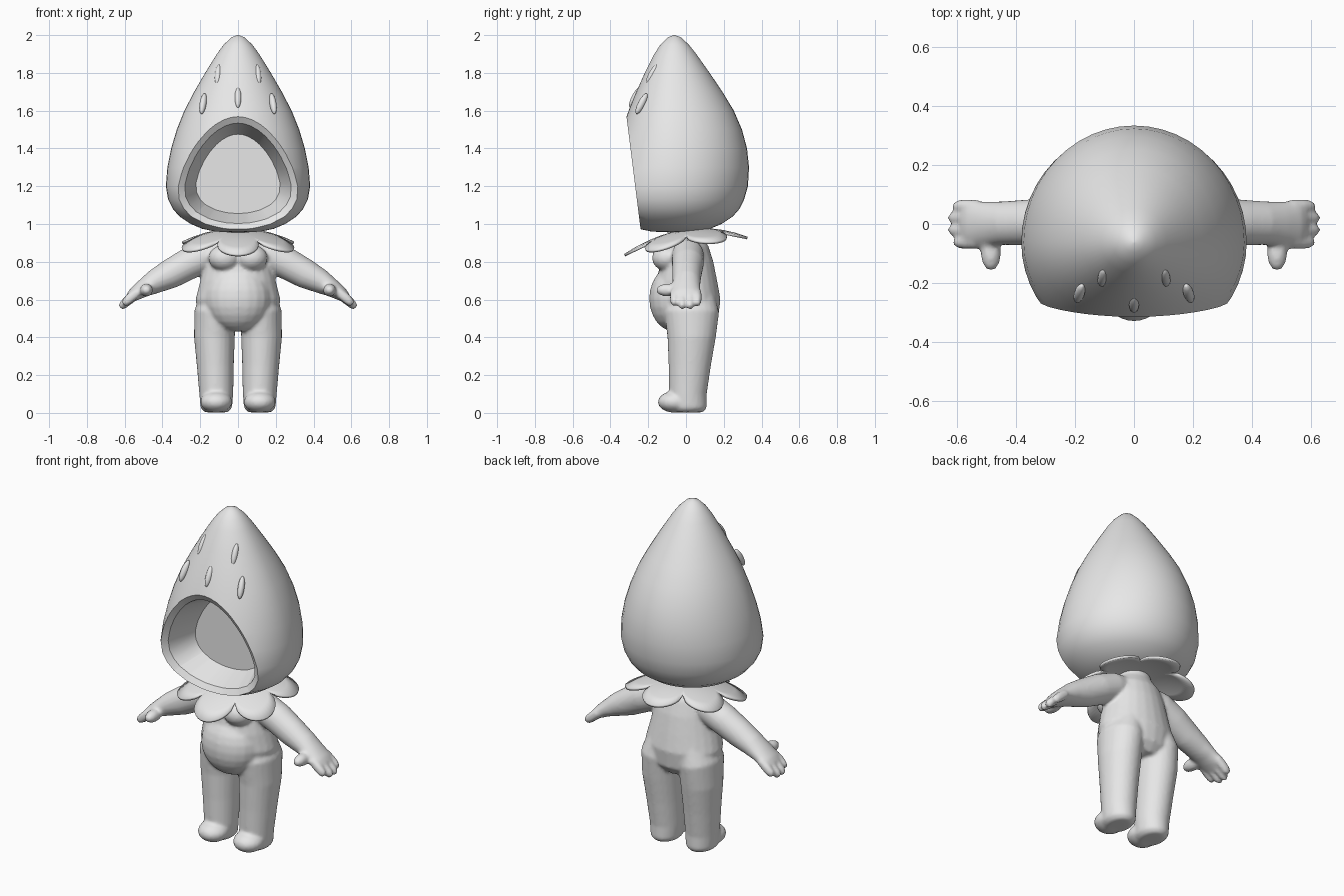
import bpy, bmesh, math
from mathutils import Vector, Matrix

if "Cube" in bpy.data.objects:
    bpy.data.objects.remove(bpy.data.objects["Cube"])

grey = bpy.data.materials.new("plain grey")
grey.diffuse_color = (0.8, 0.8, 0.8, 1)
grey.use_nodes = True
grey.node_tree.nodes["Principled BSDF"].inputs["Base Color"].default_value = grey.diffuse_color


def finish(bm, name, angle=40):
    bmesh.ops.recalc_face_normals(bm, faces=bm.faces[:])
    me = bpy.data.meshes.new(name)
    bm.to_mesh(me)
    bm.free()
    me.materials.append(grey)
    ob = bpy.data.objects.new(name, me)
    bpy.context.collection.objects.link(ob)
    bpy.ops.object.select_all(action='DESELECT')
    ob.select_set(True)
    bpy.context.view_layer.objects.active = ob
    bpy.ops.object.shade_smooth_by_angle(angle=math.radians(angle))
    return ob


def skin(bm, rings):
    """Bridge a list of equally long vertex rings."""
    n = len(rings[0])
    for a, b in zip(rings, rings[1:]):
        for i in range(n):
            j = (i + 1) % n
            bm.faces.new((a[i], a[j], b[j], b[i]))


def tube(bm, pts, side=1, n=24):
    """Capped tube through (x, y, z, radius along y, radius across)."""
    rings = []
    for i, (x, y, z, ry, rn) in enumerate(pts):
        a, b = pts[max(i - 1, 0)], pts[min(i + 1, len(pts) - 1)]
        t = Vector((b[0] - a[0], 0, b[2] - a[2])).normalized()
        across = Vector((t.z, 0, -t.x))
        ring = []
        for k in range(n):
            w = 2 * math.pi * k / n
            p = Vector((x, y, z)) + across * rn * math.cos(w) + Vector((0, ry * math.sin(w), 0))
            ring.append(bm.verts.new((p.x * side, p.y, p.z)))
        rings.append(ring)
    skin(bm, rings)
    bm.faces.new(rings[0])
    bm.faces.new(rings[-1])


def ball(bm, centre, size, rot=Matrix(), u=20, v=12):
    m = Matrix.Translation(centre) @ rot @ Matrix.Diagonal((*size, 1))
    bmesh.ops.create_uvsphere(bm, u_segments=u, v_segments=v, radius=1, matrix=m)


# body: torso, belly, chest, legs, feet, arms and hands fused into one skin
bm = bmesh.new()
tube(bm, [(0, .03, .45, .10, .12), (0, .03, .5, .14, .21), (0, .015, .6, .168, .225),
          (0, .005, .7, .16, .2), (0, .005, .8, .14, .175), (0, .01, .88, .11, .15),
          (0, 0, .94, .085, .1), (0, 0, 1.0, .08, .08)])
ball(bm, (0, -.06, .605), (.175, .135, .175))
for s in (1, -1):
    ball(bm, (s * .072, -.1, .82), (.085, .08, .07))
    # leg and foot
    tube(bm, [(.115, .01, .003, .08, .06), (.115, .01, .025, .1, .083), (.115, .01, .1, .1, .09),
              (.12, .02, .25, .112, .098), (.125, .03, .4, .128, .108),
              (.12, .03, .53, .145, .112), (.09, .03, .64, .12, .09)], s)
    ball(bm, (s * .115, -.06, .058), (.085, .09, .057))
    # arm and palm
    tube(bm, [(.06, .01, .86, .07, .07), (.16, .01, .835, .085, .085), (.26, .01, .79, .084, .084),
              (.36, .005, .735, .078, .078), (.44, .003, .695, .074, .064),
              (.5, 0, .66, .076, .048), (.55, 0, .627, .08, .036), (.575, 0, .605, .07, .026)], s)
    # fingers and thumb
    for y, reach in ((-.062, -.012), (-.02, .006), (.022, .006), (.06, -.01)):
        tube(bm, [(.53, y, .64, .022, .026), (.58 + reach, y, .598 - reach, .024, .027),
                  (.605 + reach, y, .575 - reach, .021, .024),
                  (.618 + reach, y, .562 - reach, .012, .014)], s, 12)
    ball(bm, (s * .485, -.095, .65), (.035, .065, .034))
body = finish(bm, "body", 180)
m = body.modifiers.new("fuse", 'REMESH')
m.mode = 'VOXEL'
m.voxel_size = .01
m.use_smooth_shade = True
m = body.modifiers.new("soften", 'SMOOTH')
m.factor, m.iterations = .5, 4
for mod in ("fuse", "soften"):
    bpy.ops.object.modifier_apply(modifier=mod)

# leaf collar: six drooping lobes round the neck
bm = bmesh.new()
rings = []
for f in (.2, .4, .6, .8, 1):
    ring = []
    for k in range(96):
        w = 2 * math.pi * k / 96
        r = f * (.2 + .125 * abs(math.cos(3 * (w + math.pi / 2))) ** .6)
        y = r * math.sin(w)
        z = .965 - .085 * (r / .325) ** 2 + .14 * y
        ring.append(bm.verts.new((r * math.cos(w), y, z)))
    rings.append(ring)
skin(bm, rings)
bm.faces.new(rings[0])
collar = finish(bm, "leaf_collar")
m = collar.modifiers.new("thickness", 'SOLIDIFY')
m.thickness, m.offset = .014, 0

# hood: pointed berry shape, sliced at the front and hollowed for the face
AXIS = -.062
profile = [(2.0, .004), (1.988, .035), (1.95, .075), (1.9, .112), (1.8, .174), (1.7, .232),
           (1.6, .284), (1.5, .324), (1.4, .354), (1.3, .374), (1.2, .382), (1.13, .37),
           (1.08, .345), (1.04, .31), (1.0, .25), (.975, .19), (.96, .12), (.955, .01)]
bm = bmesh.new()
rings = []
for z, r in profile:
    lean = math.sin(math.pi * max(z - 1.15, 0) / .85)
    ring = []
    for k in range(48):
        w = 2 * math.pi * k / 48
        y = r * math.sin(w)
        y *= 1 + .11 * lean if y > 0 else 1 - .15 * lean
        ring.append(bm.verts.new((r * math.cos(w), AXIS + y, z)))
    rings.append(ring)
skin(bm, rings)
bm.faces.new(rings[0])
bm.faces.new(rings[-1])
cut = bmesh.ops.bisect_plane(bm, geom=bm.verts[:] + bm.edges[:] + bm.faces[:], dist=1e-5,
                             plane_co=(0, -.24, .97), plane_no=(0, -.6, -.075), clear_outer=True)
loop = [e for e in cut["geom_cut"] if isinstance(e, bmesh.types.BMEdge)]
# rim bevel, cup wall, flat back of the cup
for scale, depth in ((.89, .02), (.79, None)):
    new = bmesh.ops.extrude_edge_only(bm, edges=loop)["geom"]
    loop = [e for e in new if isinstance(e, bmesh.types.BMEdge)]
    for v in (g for g in new if isinstance(g, bmesh.types.BMVert)):
        v.co.x *= scale
        v.co.z = 1.255 + (v.co.z - 1.255) * scale
        v.co.y = v.co.y + depth if depth else -.08
bmesh.ops.contextual_create(bm, geom=loop)
finish(bm, "hood", 32)

# seeds on the front of the hood
bm = bmesh.new()
for x, y, z in ((0, -.137, 1.91), (.105, -.18, 1.79), (-.105, -.18, 1.79),
                (0, -.268, 1.67), (.185, -.235, 1.637), (-.185, -.235, 1.637)):
    rot = (Matrix.Rotation(-x * .9, 4, 'Y') @ Matrix.Rotation(math.radians(-27), 4, 'X')
           @ Matrix.Rotation(x * 3, 4, 'Z'))
    ball(bm, (x, y, z), (.018, .02, .062), rot, 12, 8)
finish(bm, "seeds", 60)
